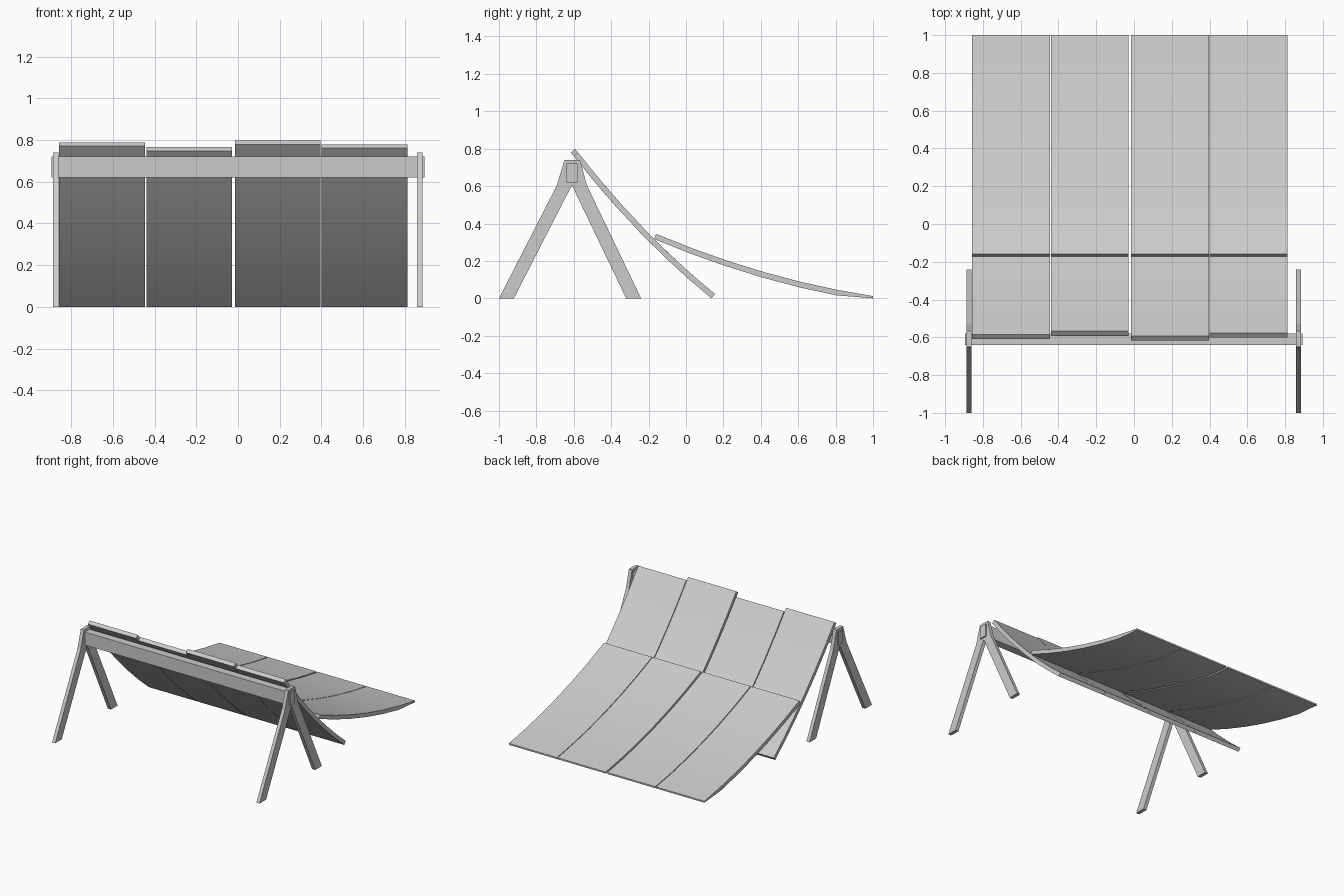
import bpy, bmesh
from mathutils import Vector

if "Cube" in bpy.data.objects:
    bpy.data.objects.remove(bpy.data.objects["Cube"])


def extrude_profile(name, pts, x0, x1):
    """Extrude a closed (y, z) outline from x0 to x1."""
    bm = bmesh.new()
    a = [bm.verts.new((x0, y, z)) for y, z in pts]
    b = [bm.verts.new((x1, y, z)) for y, z in pts]
    n = len(pts)
    bm.faces.new(a)
    bm.faces.new(b[::-1])
    for i in range(n):
        j = (i + 1) % n
        bm.faces.new((a[i], b[i], b[j], a[j]))
    bmesh.ops.recalc_face_normals(bm, faces=bm.faces)
    me = bpy.data.meshes.new(name)
    bm.to_mesh(me)
    bm.free()
    ob = bpy.data.objects.new(name, me)
    bpy.context.collection.objects.link(ob)
    return ob


def curved_outline(p0, p1, p2, t0=0.0, thick=0.03, steps=6):
    """Thick sagging strip: top follows a quadratic curve, bottom stays above ground."""
    p0, p1, p2 = Vector(p0), Vector(p1), Vector(p2)
    top, bottom = [], []
    for i in range(steps + 1):
        t = t0 + (1 - t0) * i / steps
        p = (1 - t) ** 2 * p0 + 2 * t * (1 - t) * p1 + t * t * p2
        d = ((1 - t) * (p1 - p0) + t * (p2 - p1)).normalized()
        q = p - Vector((-d.y, d.x)) * thick
        if q.y < -0.005:
            q = Vector((p.x, 0.0))
        top.append((p.x, p.y))
        bottom.append((q.x, max(q.y, 0.0)))
    return top + bottom[::-1]


def smooth(ob):
    bpy.ops.object.select_all(action='DESELECT')
    bpy.context.view_layer.objects.active = ob
    ob.select_set(True)
    bpy.ops.object.shade_smooth_by_angle()


# A-shaped trestle legs at both ends
trestle = [(-1, 0), (-0.92, 0), (-0.61, 0.605), (-0.32, 0), (-0.24, 0),
           (-0.53, 0.605), (-0.567, 0.74), (-0.65, 0.74), (-0.69, 0.605)]
extrude_profile("left_trestle", trestle, -0.887, -0.86)
extrude_profile("right_trestle", trestle, 0.857, 0.884)

# Cross beam through the trestle heads
extrude_profile("cross_beam", [(-0.64, 0.62), (-0.58, 0.62), (-0.58, 0.72), (-0.64, 0.72)],
                -0.894, 0.893)

# Four columns of curved sheets: steep upper sheet and overlapping lower sheet
columns = [(-0.857, -0.445, 0.010), (-0.439, -0.028, 0.034),
           (-0.015, 0.396, 0.0), (0.401, 0.812, 0.020)]
for i, (x0, x1, t0) in enumerate(columns, 1):
    smooth(extrude_profile(f"upper_sheet_{i}", curved_outline(
        (-0.592, 0.798), (-0.235, 0.34), (0.155, 0.023), t0), x0, x1))
    smooth(extrude_profile(f"lower_sheet_{i}", curved_outline(
        (-0.16, 0.345), (0.42, 0.10), (1.0, 0.012)), x0, x1))
